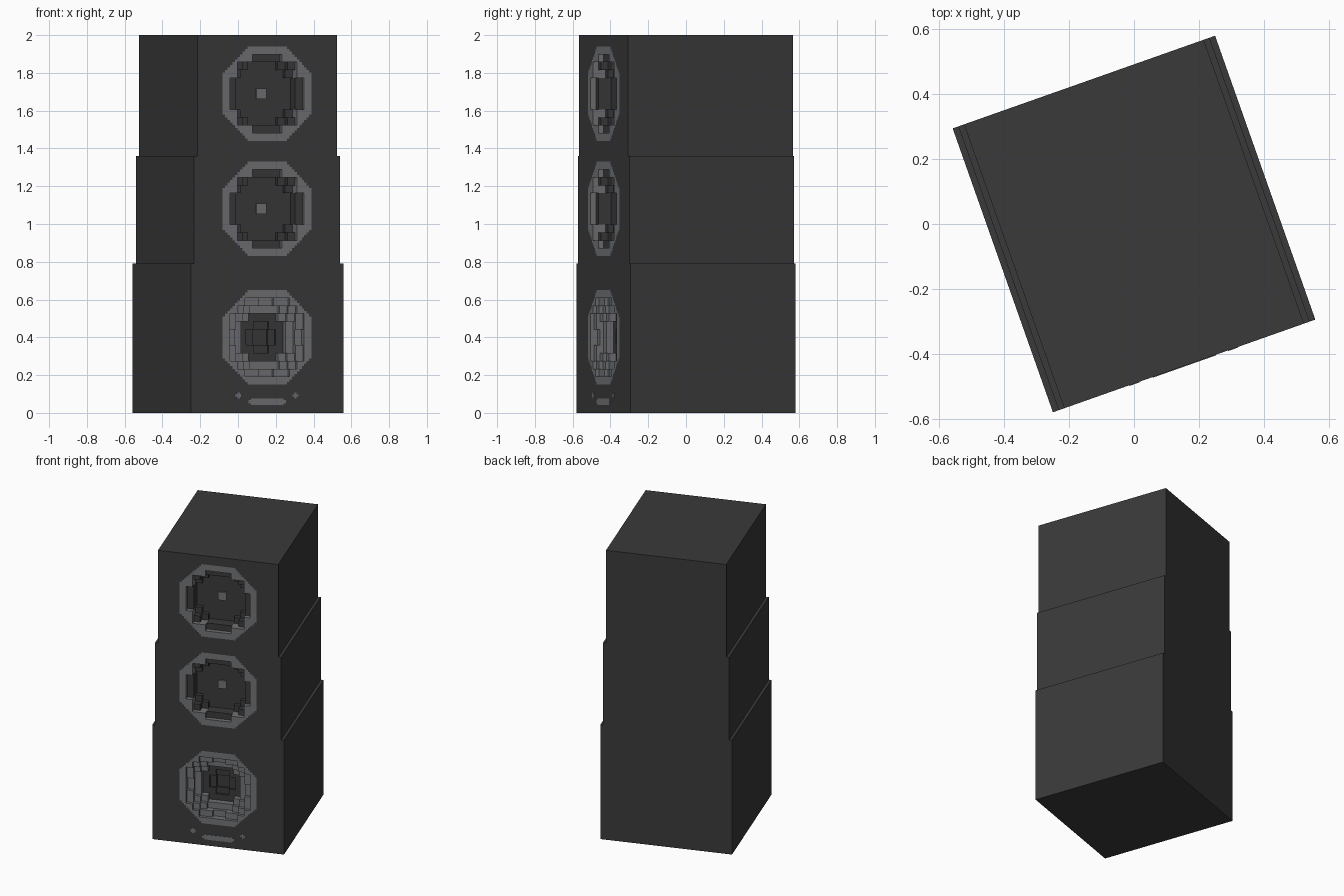
import bpy, bmesh, math
from mathutils import Matrix

if "Cube" in bpy.data.objects:
    bpy.data.objects.remove(bpy.data.objects["Cube"])

TURN = Matrix.Rotation(math.radians(19.45), 4, 'Z')
DEPTH = 0.926
FRONT = -DEPTH / 2
R = 0.25                      # half size of a speaker opening
N = 36                        # cells across an opening
CELL = 2 * R / N
BLOCK = 3 * CELL              # coarse step size inside the cones


def material(name, rgb):
    m = bpy.data.materials.new(name)
    m.diffuse_color = (*rgb, 1)
    m.use_nodes = True
    m.node_tree.nodes["Principled BSDF"].inputs["Base Color"].default_value = m.diffuse_color
    return m


DARK = material("charcoal", (0.042, 0.042, 0.042))
GREY = material("mid_grey", (0.165, 0.168, 0.178))


def finish(name, bm, mats):
    bmesh.ops.remove_doubles(bm, verts=bm.verts, dist=1e-5)
    me = bpy.data.meshes.new(name)
    bm.to_mesh(me)
    bm.free()
    for m in mats:
        me.materials.append(m)
    ob = bpy.data.objects.new(name, me)
    ob.matrix_world = TURN
    bpy.context.collection.objects.link(ob)


# Cabinet tier: box whose front has a square opening for the driver
def tier(name, width, z0, z1, zc):
    bm = bmesh.new()
    w = width / 2

    def rect(x, y, a, b):
        return [bm.verts.new(p) for p in ((-x, y, a), (x, y, a), (x, y, b), (-x, y, b))]
    front, back = rect(w, FRONT, z0, z1), rect(w, -FRONT, z0, z1)
    hole = rect(R, FRONT, zc - R, zc + R)
    bm.faces.new(back[::-1])
    for i in range(4):
        j = (i + 1) % 4
        bm.faces.new((front[i], front[j], hole[j], hole[i]))
        bm.faces.new((front[j], front[i], back[i], back[j]))
    finish(name, bm, [DARK])


# Cone profiles: (radius, recess, material index), largest first
UPPER = [(0.21, 0.03, 0), (0.185, 0.07, 0), (0.16, 0.10, 0)]
WOOFER = [(0.215, 0.02, 1), (0.19, 0.04, 1), (0.165, 0.06, 1), (0.14, 0.08, 1),
          (0.13, 0.10, 0), (0.08, 0.115, 0), (0.05, 0.13, 0)]


def cell_state(i, j, profile, dot):
    if not (0 <= i < N and 0 <= j < N):
        return 0.0, 0
    u, v = abs((i + .5) * CELL - R), abs((j + .5) * CELL - R)
    state = (0.0, 1 if (u + v) / math.sqrt(2) < R else 0)   # octagonal rim
    r = math.hypot((int(u / BLOCK) + .5) * BLOCK, (int(v / BLOCK) + .5) * BLOCK)
    for radius, d, m in profile:
        if r < radius:
            state = (d, m)
    if dot and math.hypot(u, v) < 0.033:
        state = (0.09, 1)
    return state


# Stepped driver: recessed cells with walls wherever the recess changes
def driver(name, zc, profile, dot):
    bm = bmesh.new()

    def quad(pts, m):
        bm.faces.new([bm.verts.new(p) for p in pts]).material_index = m
    for i in range(N):
        for j in range(N):
            d, m = cell_state(i, j, profile, dot)
            x0, z0 = i * CELL - R, zc - R + j * CELL
            x1, z1 = x0 + CELL, z0 + CELL
            y = FRONT + d
            quad(((x0, y, z0), (x1, y, z0), (x1, y, z1), (x0, y, z1)), m)
            for di, dj, a, b in ((1, 0, (x1, z0), (x1, z1)), (-1, 0, (x0, z1), (x0, z0)),
                                 (0, 1, (x1, z1), (x0, z1)), (0, -1, (x0, z0), (x1, z0))):
                d2 = cell_state(i + di, j + dj, profile, dot)[0]
                if d2 > d + 1e-6:      # this cell stands out: wall faces the deeper one
                    y2 = FRONT + d2
                    quad(((a[0], y, a[1]), (a[0], y2, a[1]), (b[0], y2, b[1]), (b[0], y, b[1])), m)
    bmesh.ops.remove_doubles(bm, verts=bm.verts, dist=1e-5)
    bmesh.ops.dissolve_limit(bm, angle_limit=0.01, verts=bm.verts, edges=bm.edges,
                             delimit={'MATERIAL', 'NORMAL'})
    finish(name, bm, [DARK, GREY])


# Thin front plate from one or more boxes (x, z, half width, half height)
def plate(name, boxes):
    bm = bmesh.new()
    for x, z, w, h in boxes:
        bmesh.ops.create_cube(bm, size=1, matrix=Matrix.Translation((x, FRONT, z))
                              @ Matrix.Diagonal((2 * w, 0.004, 2 * h, 1)))
    finish(name, bm, [GREY])


tier("lower_cabinet", 0.856, 0, 0.79, 0.40)
tier("middle_cabinet", 0.819, 0.79, 1.36, 1.08)
tier("upper_cabinet", 0.782, 1.36, 2.0, 1.69)

# Closing faces: base, top and the narrow ledges where tiers meet
bm = bmesh.new()
for z, w, flip in ((0, 0.856, True), (0.79, 0.856, False), (1.36, 0.819, False), (2, 0.782, False)):
    c = [bm.verts.new((sx * w / 2, sy * FRONT, z)) for sx, sy in ((-1, 1), (1, 1), (1, -1), (-1, -1))]
    bm.faces.new(c[::-1] if flip else c)
finish("cabinet_shelves", bm, [DARK])

driver("woofer", 0.40, WOOFER, False)
driver("middle_speaker", 1.08, UPPER, True)
driver("upper_speaker", 1.69, UPPER, True)

# Slot and two small knobs along the bottom edge
plate("control_slot", [(0, 0.058, 0.09, 0.017), (0, 0.058, 0.104, 0.009)])
plate("left_knob", [(-0.162, 0.092, 0.016, 0.009), (-0.162, 0.092, 0.009, 0.017)])
plate("right_knob", [(0.159, 0.092, 0.016, 0.005), (0.159, 0.092, 0.005, 0.016)])
